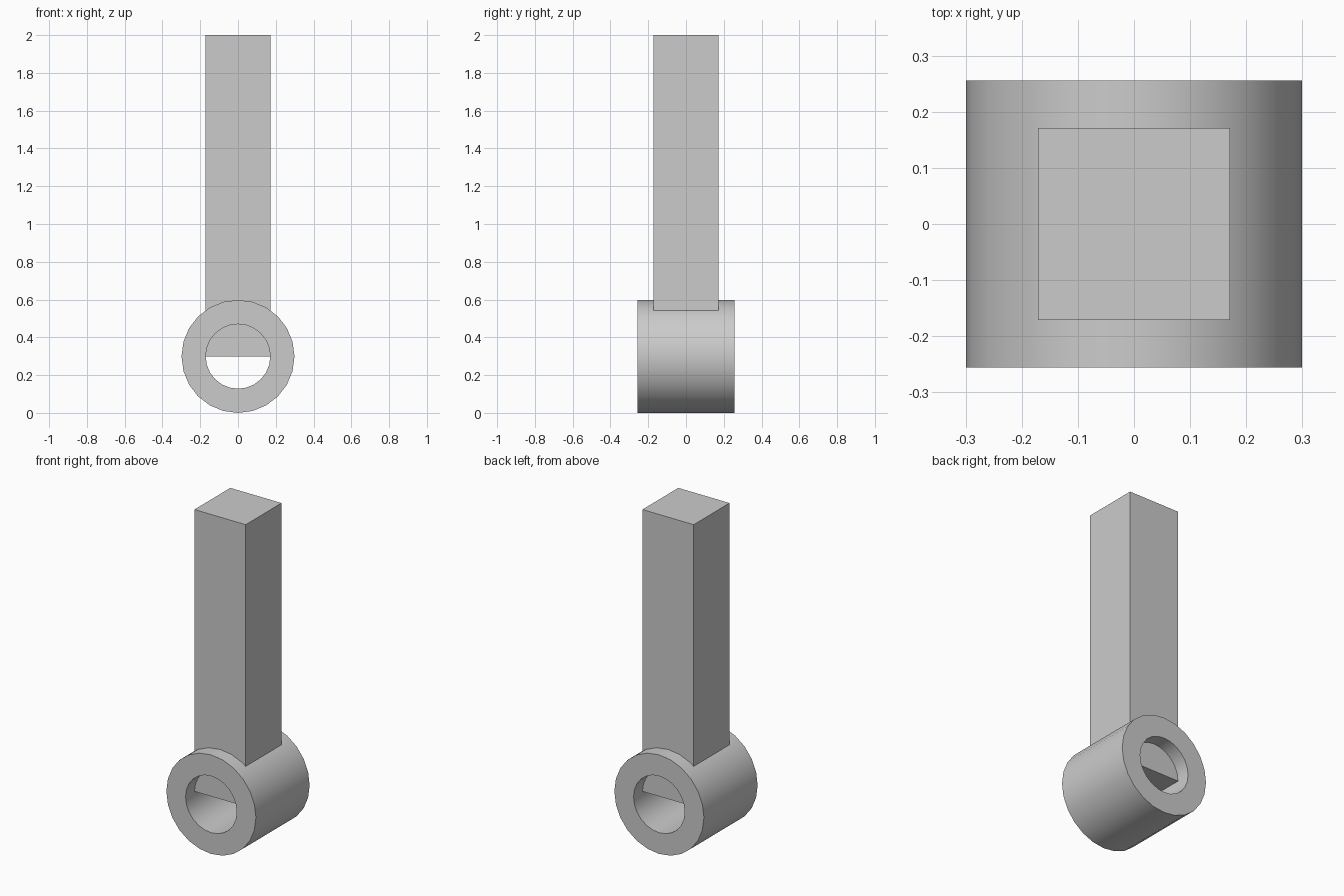
import bpy, bmesh, math
from mathutils import Matrix

cube = bpy.data.objects.get("Cube")
if cube:
    bpy.data.objects.remove(cube, do_unlink=True)

OUTER, INNER, HALF_DEPTH, SEGMENTS = 0.299, 0.171, 0.256, 24
POST_HALF, TOP = 0.171, 2.0

grey = bpy.data.materials.new("plain grey")
grey.use_nodes = True
color = (0.6, 0.6, 0.6, 1)
grey.diffuse_color = color
grey.node_tree.nodes["Principled BSDF"].inputs["Base Color"].default_value = color


def add_object(name, bm):
    bmesh.ops.recalc_face_normals(bm, faces=bm.faces)
    mesh = bpy.data.meshes.new(name)
    bm.to_mesh(mesh)
    bm.free()
    mesh.materials.append(grey)
    obj = bpy.data.objects.new(name, mesh)
    bpy.context.collection.objects.link(obj)
    return obj


# Ring: a rectangular section swept around the y axis
bm = bmesh.new()
section = [(INNER, -HALF_DEPTH), (OUTER, -HALF_DEPTH), (OUTER, HALF_DEPTH), (INNER, HALF_DEPTH)]
loops = []
for i in range(SEGMENTS):
    a = math.tau * i / SEGMENTS
    loops.append([bm.verts.new((r * math.cos(a), y, OUTER + r * math.sin(a))) for r, y in section])
for i, loop in enumerate(loops):
    following = loops[(i + 1) % SEGMENTS]
    for j in range(4):
        k = (j + 1) % 4
        bm.faces.new((loop[j], loop[k], following[k], following[j]))
ring = add_object("pivot_ring", bm)
bpy.ops.object.select_all(action='DESELECT')
ring.select_set(True)
bpy.context.view_layer.objects.active = ring
bpy.ops.object.shade_smooth_by_angle(angle=math.radians(30))

# Square post: starts at the ring's centre and shows inside the hole
bm = bmesh.new()
size = (POST_HALF * 2, POST_HALF * 2, TOP - OUTER)
place = Matrix.Translation((0, 0, (TOP + OUTER) / 2)) @ Matrix.Diagonal((*size, 1))
bmesh.ops.create_cube(bm, size=1, matrix=place)
add_object("square_post", bm)
